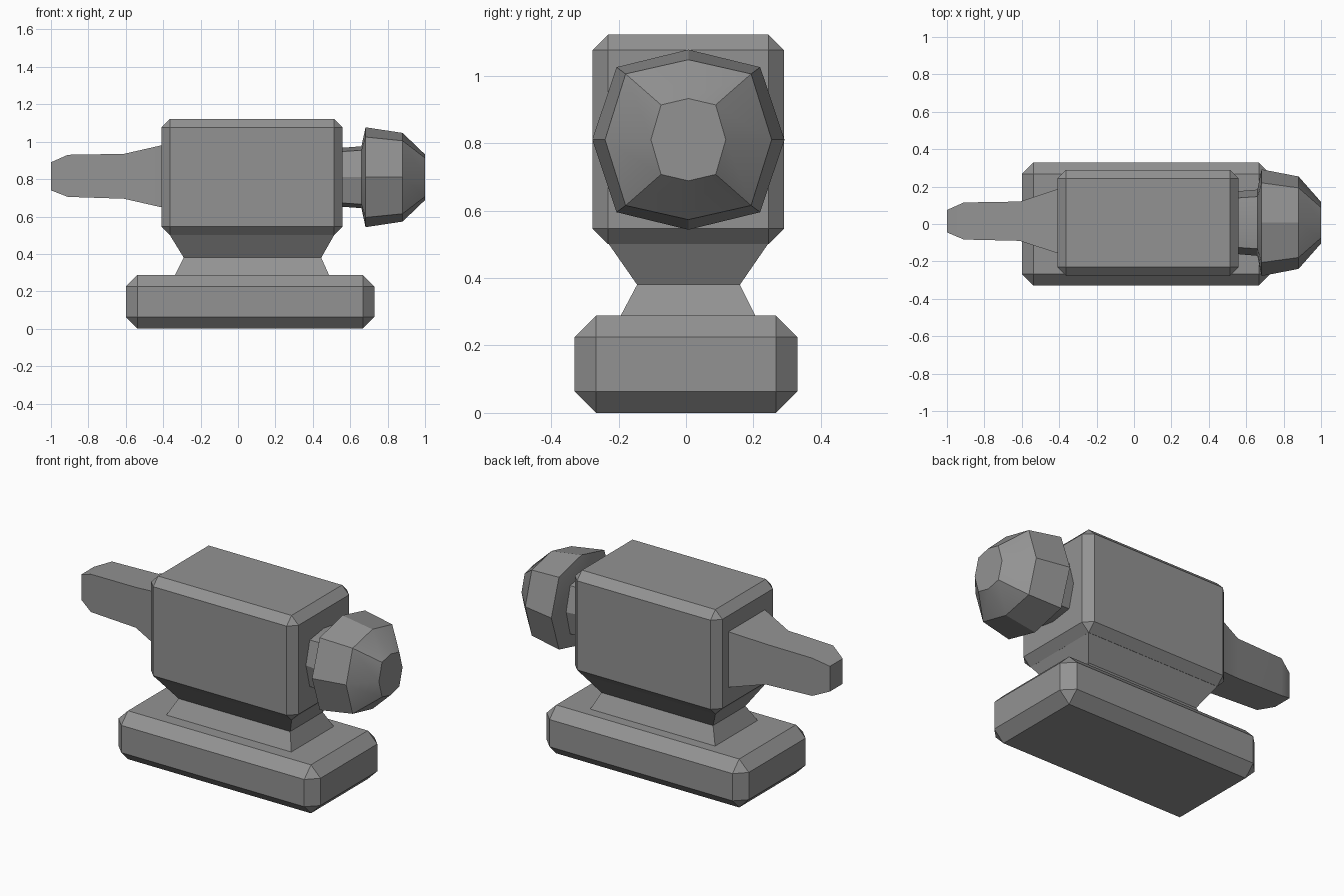
import bpy
import bmesh
import math

cube = bpy.data.objects.get("Cube")
if cube:
    bpy.data.objects.remove(cube, do_unlink=True)

iron = bpy.data.materials.new("grey_iron")
iron.use_nodes = True
IRON = (0.29, 0.29, 0.29, 1)
iron.diffuse_color = IRON
iron.node_tree.nodes["Principled BSDF"].inputs["Base Color"].default_value = IRON


def finish(name, bm):
    """Turn a bmesh into a named object with crisp creases."""
    bmesh.ops.recalc_face_normals(bm, faces=bm.faces)
    mesh = bpy.data.meshes.new(name)
    bm.to_mesh(mesh)
    bm.free()
    mesh.materials.append(iron)
    obj = bpy.data.objects.new(name, mesh)
    bpy.context.collection.objects.link(obj)
    bpy.ops.object.select_all(action='DESELECT')
    obj.select_set(True)
    bpy.context.view_layer.objects.active = obj
    bpy.ops.object.shade_smooth_by_angle(angle=math.radians(25))
    return obj


def chamfered_box(name, low, high, chamfer):
    bm = bmesh.new()
    bmesh.ops.create_cube(bm, size=1)
    for v in bm.verts:
        v.co = [l + (h - l) * (c + 0.5) for l, h, c in zip(low, high, v.co)]
    bmesh.ops.bevel(bm, geom=bm.edges[:], offset=chamfer, segments=1,
                    affect='EDGES', profile=0.5)
    return finish(name, bm)


def loft(name, rings):
    """Skin matching rings of points and cap both ends."""
    bm = bmesh.new()
    loops = [[bm.verts.new(p) for p in ring] for ring in rings]
    count = len(loops[0])
    for a, b in zip(loops, loops[1:]):
        for i in range(count):
            j = (i + 1) % count
            bm.faces.new((a[i], a[j], b[j], b[i]))
    bm.faces.new(loops[0])
    bm.faces.new(loops[-1])
    return finish(name, bm)


def rectangle(a0, a1, b0, b1):
    return [(a0, b0), (a1, b0), (a1, b1), (a0, b1)]


def octagon(x, ry, rz, dy, dz):
    """Eight-sided ring facing x: axis radii ry, rz and diagonal corner dy, dz."""
    cy, cz = 0.007, 0.81
    outline = [(ry, 0), (dy, dz), (0, rz), (-dy, dz),
               (-ry, 0), (-dy, -dz), (0, -rz), (dy, -dz)]
    return [(x, cy + y, cz + z) for y, z in outline]


# Base slab and main block
chamfered_box("base", (-0.6, -0.33, 0), (0.73, 0.33, 0.288), 0.063)
chamfered_box("body", (-0.41, -0.277, 0.5), (0.56, 0.29, 1.122), 0.046)

# Pinched waist: height, then x and y extents
waist = [(0.28, -0.34, 0.49, -0.198, 0.21),
         (0.38, -0.29, 0.445, -0.145, 0.16),
         (0.502, -0.365, 0.515, -0.23, 0.244)]
loft("waist", [[(x, y, z) for x, y in rectangle(*size)] for z, *size in waist])

# Tapered horn: x, then y and z extents
horn = [(-0.39, -0.163, 0.193, 0.645, 0.985),
        (-0.61, -0.09, 0.12, 0.695, 0.935),
        (-0.91, -0.083, 0.115, 0.705, 0.93),
        (-1.0, -0.045, 0.075, 0.74, 0.89)]
loft("horn", [[(x, y, z) for y, z in rectangle(*size)] for x, *size in horn])

# Neck and faceted hammer head
loft("hammer_neck", [octagon(0.52, 0.165, 0.155, 0.13, 0.135),
                     octagon(0.67, 0.178, 0.166, 0.14, 0.145)])
loft("hammer_head", [octagon(0.66, 0.178, 0.166, 0.14, 0.145),
                     octagon(0.682, 0.285, 0.267, 0.213, 0.215),
                     octagon(0.88, 0.247, 0.237, 0.186, 0.195),
                     octagon(1.0, 0.111, 0.122, 0.081, 0.103)])
